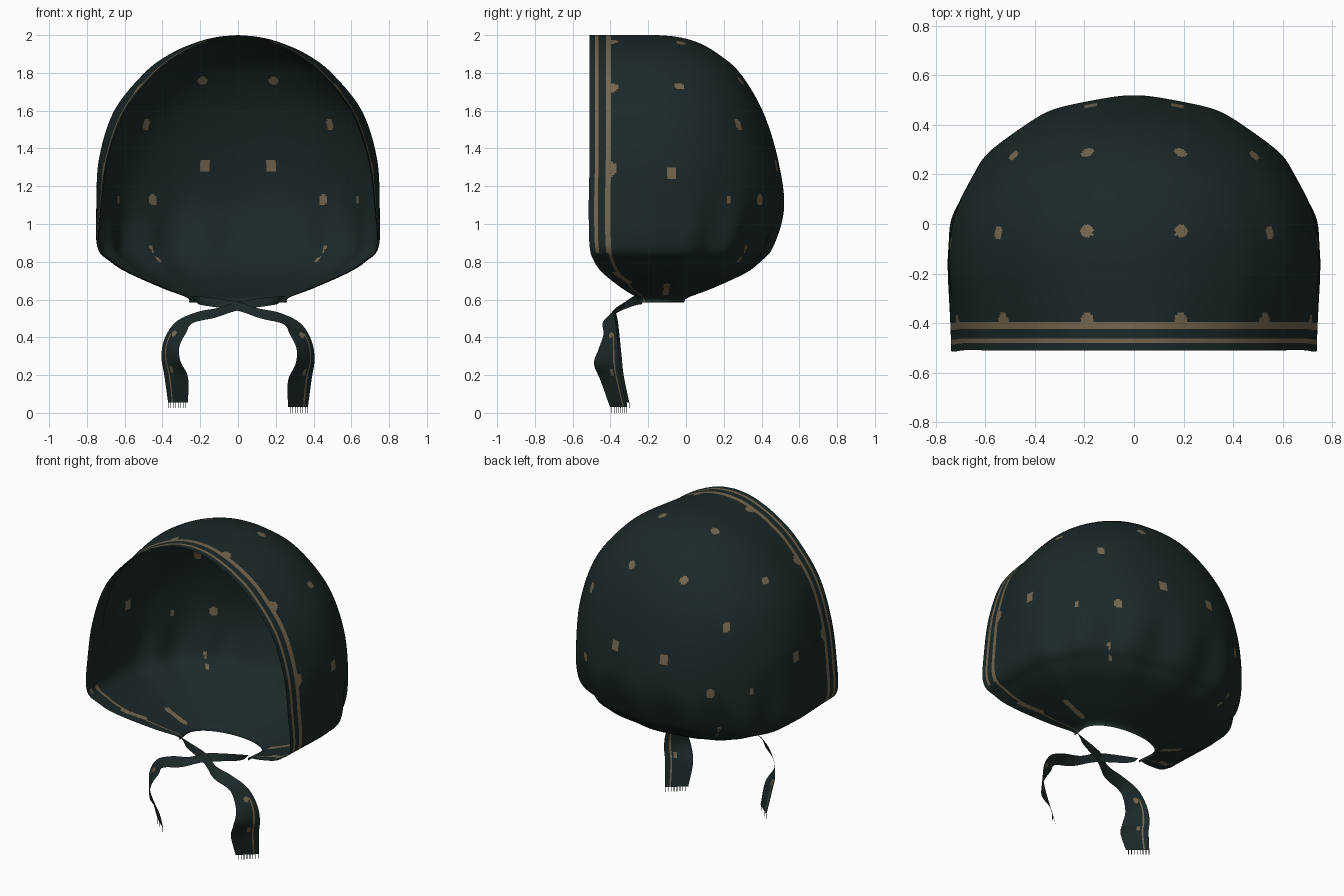
import bpy, math
from mathutils import Vector

if "Cube" in bpy.data.objects:
    bpy.data.objects.remove(bpy.data.objects["Cube"])

def material(name, rgb):
    m = bpy.data.materials.new(name)
    m.diffuse_color = (*rgb, 1)
    m.use_nodes = True
    m.node_tree.nodes["Principled BSDF"].inputs["Base Color"].default_value = m.diffuse_color
    return m

CLOTH = material("dark_teal_cloth", (0.0115, 0.0215, 0.0215))
TAN = material("tan_print", (0.18, 0.135, 0.078))

def spline(rows, spacing):
    """Smooth curve through rows of numbers, stepped at roughly even spacing."""
    out = []
    for i in range(len(rows) - 1):
        p0, p1 = rows[max(i - 1, 0)], rows[i]
        p2, p3 = rows[i + 1], rows[min(i + 2, len(rows) - 1)]
        reach = math.hypot(p2[0] - p1[0], max(abs(b - a) for a, b in zip(p1[1:], p2[1:])))
        n = max(2, math.ceil(reach / spacing))
        for k in range(n):
            t = k / n
            out.append([0.5 * (2 * b + (c - a) * t + (2 * a - 5 * b + 4 * c - d) * t * t
                               + (3 * b - a - 3 * c + d) * t ** 3)
                        for a, b, c, d in zip(p0, p1, p2, p3)])
    out.append(list(rows[-1]))
    return out

def sheet(name, grid, is_tan):
    """Cloth sheet from a grid of points; is_tan(column, centre) picks printed faces."""
    cols = len(grid[0])
    verts = [p for row in grid for p in row]
    faces = [(r * cols + c, r * cols + c + 1, (r + 1) * cols + c + 1, (r + 1) * cols + c)
             for r in range(len(grid) - 1) for c in range(cols - 1)]
    me = bpy.data.meshes.new(name)
    me.from_pydata(verts, [], faces)
    me.materials.append(CLOTH)
    me.materials.append(TAN)
    for i, p in enumerate(me.polygons):
        p.use_smooth = True
        p.material_index = int(is_tan(i % (cols - 1), p.center))
    ob = bpy.data.objects.new(name, me)
    bpy.context.collection.objects.link(ob)
    return ob

def segment_distance(p, a, b):
    d = b - a
    t = max(0, min(1, (p - a).dot(d) / max(d.length_squared, 1e-9)))
    return (p - a - d * t).length

# Hood profile: height, front y, front half width, widest half width, back y
PROFILE = [
    (0.585, -.25, .25, .26, -.01), (0.61, -.26, .26, .27, .01), (0.66, -.34, .38, .40, .14),
    (0.74, -.44, .565, .58, .31), (0.80, -.485, .66, .675, .385), (0.88, -.51, .735, .745, .45),
    (1.10, -.515, .725, .75, .515), (1.35, -.51, .69, .735, .485), (1.60, -.51, .60, .655, .405),
    (1.80, -.51, .44, .495, .285), (1.90, -.51, .31, .36, .17), (1.96, -.51, .19, .225, .065),
    (1.99, -.51, .095, .11, -.045), (2.0, -.51, 0, 0, -.15)]
MID, FRONT, BACK, EXP = -0.15, 38, 92, 2 / 2.1

def half_section(z, yf, wf, w, b):
    """One side of the U-shaped section, front edge to centre back."""
    pts = []
    for k in range(FRONT):
        s = k / FRONT
        ease = s * s * (3 - 2 * s)
        pts.append(Vector((wf + (w - wf) * ease, yf + (MID - yf) * s, z)))
    for k in range(BACK + 1):
        a = k / BACK * math.pi / 2
        x = w * max(math.cos(a), 0) ** EXP
        y = (b - MID) * math.sin(a) ** EXP
        # gathered pleats above the neck
        amp = 0.02 * math.exp(-((z - 0.9) / 0.2) ** 2) * min(1, k / 25)
        f = 1 + amp * math.cos(a * 14 - math.pi * 7)
        pts.append(Vector((x * f, MID + y * f, z)))
    return pts

hood_grid, lining_grid = [], []
for row in spline(PROFILE, 0.0105):
    right = half_section(*row)
    left = [Vector((-p.x, p.y, p.z)) for p in right[:-1]]
    hood_grid.append(left + right[::-1])
    if row[0] > 0.87:
        lining_grid.append([p + Vector((-.003, 0, -.003)) for p in right[:16]])

# Printed spots (mirrored) snapped onto the cloth: position and radius
SPOTS = [(.19, -.39, 1.96, .027), (.19, -.03, 1.96, .027), (.53, -.39, 1.73, .028),
         (.56, -.03, 1.74, .026), (.19, .31, 1.77, .026), (.50, .29, 1.53, .024),
         (.71, -.40, 1.29, .03), (.75, -.07, 1.27, .027), (.18, .49, 1.31, .028),
         (.45, .39, 1.13, .024), (.63, .22, 1.13, .013)]
# Streaks squeezed in the gathers
STREAKS = [((.31, -.11, .63), (.43, -.10, .69)), ((.46, -.30, .68), (.57, -.37, .75)),
           ((.42, .28, .80), (.46, .31, .88))]
points = [p for row in hood_grid for p in row]
snap = lambda q: min(points, key=lambda p: (p - q).length_squared)
marks = []
for s in (1, -1):
    for x, y, z, r in SPOTS:
        c = snap(Vector((s * x, y, z)))
        up = Vector((0, 0, 0.008 if z < 1.6 else 0))
        marks.append((c - up, c + up, r))
    for i, (a, b) in enumerate(STREAKS):
        marks.append((snap(Vector((s * a[0], *a[1:]))), snap(Vector((s * b[0], *b[1:]))),
                      0.008 if i == 2 else 0.016))

def hood_print(col, centre):
    edge = min(col, 2 * (FRONT + BACK) - 1 - col)
    # two bands along the face opening
    if edge in (10, 11) or (edge in (3, 4) and centre.z > 0.85) or (edge == 9 and centre.z > 0.85):
        return True
    return any(segment_distance(centre, a, b) < r for a, b, r in marks)

sheet("bonnet_hood", hood_grid, hood_print)

# Plain lining strip behind the bands, down to the jaw on both sides
lining = sheet("brim_lining", lining_grid, lambda c, p: False)
lining.modifiers.new("both_sides", 'MIRROR')

# Tie ribbon: outer edge xyz, inner edge xyz
TIE = [(-.25, -.25, .62, -.21, -.23, .575), (-.18, -.27, .615, -.17, -.27, .567),
       (0, -.31, .588, 0, -.34, .54), (.10, -.36, .555, .12, -.41, .50),
       (.22, -.37, .53, .24, -.43, .47), (.33, -.36, .475, .275, -.425, .415),
       (.39, -.35, .38, .31, -.45, .34), (.405, -.34, .28, .305, -.475, .26),
       (.39, -.33, .18, .265, -.44, .17), (.37, -.30, .03, .265, -.39, .03)]
ACROSS = 16

def tie(name, side, lift, forward):
    grid = []
    for row in spline(TIE, 0.01):
        a, b = (Vector((side * q[0], q[1] + forward, q[2] + lift * (0.6 - q[2]) / 0.57))
                for q in (row[:3], row[3:]))
        grid.append([a.lerp(b, k / ACROSS) for k in range(ACROSS + 1)])
    spots = [grid[int(len(grid) * f)][6] for f in (.66, .84)]

    def tie_print(col, c):
        return (col == 3 and c.z < 0.42) or any((c - s).length < 0.016 for s in spots)
    sheet(name, grid, tie_print)
    # loose threads at the cut end
    end, drop = grid[-1], Vector((0, 0, -0.03))
    threads = []
    for k in range(0, ACROSS, 2):
        p, q = end[k], end[k].lerp(end[k + 1], 0.5)
        threads.append((p, q, q + drop, p + drop))
    me = bpy.data.meshes.new(name + "_fringe")
    me.from_pydata([v for t in threads for v in t], [],
                   [tuple(range(4 * i, 4 * i + 4)) for i in range(len(threads))])
    me.materials.append(CLOTH)
    bpy.context.collection.objects.link(bpy.data.objects.new(name + "_fringe", me))

tie("right_tie", 1, 0, -0.012)
tie("left_tie", -1, 0.025, 0)
